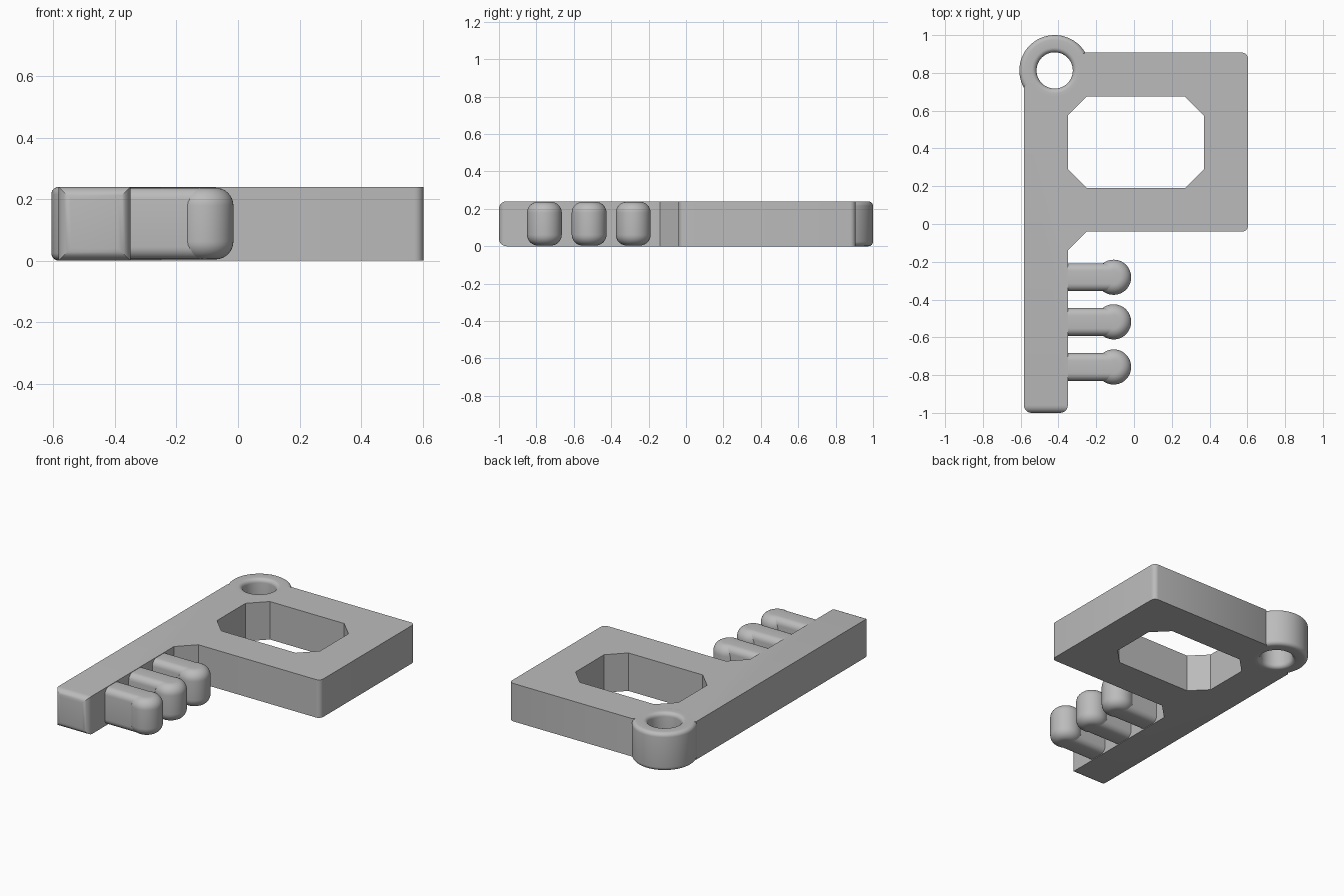
import bpy, bmesh, math

if "Cube" in bpy.data.objects:
    bpy.data.objects.remove(bpy.data.objects["Cube"])

H = 0.24
grey = bpy.data.materials.new("plain grey")
grey.diffuse_color = (0.5, 0.5, 0.5, 1)
grey.use_nodes = True
grey.node_tree.nodes["Principled BSDF"].inputs["Base Color"].default_value = grey.diffuse_color


def finish(bm, name, angle=30):
    bmesh.ops.recalc_face_normals(bm, faces=bm.faces[:])
    me = bpy.data.meshes.new(name)
    bm.to_mesh(me)
    bm.free()
    me.materials.append(grey)
    ob = bpy.data.objects.new(name, me)
    bpy.context.collection.objects.link(ob)
    smooth(ob, angle)
    return ob


def smooth(ob, angle=30):
    bpy.ops.object.select_all(action='DESELECT')
    ob.select_set(True)
    bpy.context.view_layer.objects.active = ob
    bpy.ops.object.shade_smooth_by_angle(angle=math.radians(angle))


def prism(points, z0, z1):
    bm = bmesh.new()
    face = bm.faces.new([bm.verts.new((x, y, z0)) for x, y in points])
    ext = bmesh.ops.extrude_face_region(bm, geom=[face])
    for v in ext["geom"]:
        if isinstance(v, bmesh.types.BMVert):
            v.co.z = z1
    bmesh.ops.recalc_face_normals(bm, faces=bm.faces[:])
    return bm


def arc(cx, cy, r, a0, a1, n):
    return [(cx + r * math.cos(math.radians(a0 + (a1 - a0) * i / n)),
             cy + r * math.sin(math.radians(a0 + (a1 - a0) * i / n))) for i in range(n + 1)]


def lathe(profile, cx, cy, name, closed, n=64):
    # spin an (r, z) profile about a vertical axis
    bm = bmesh.new()
    rings = []
    for r, z in profile:
        rings.append([bm.verts.new((cx + r * math.cos(2 * math.pi * i / n),
                                    cy + r * math.sin(2 * math.pi * i / n), z)) for i in range(n)])
    pairs = list(zip(rings, rings[1:]))
    if closed:
        pairs.append((rings[-1], rings[0]))
    else:
        bm.faces.new(rings[0])
        bm.faces.new(rings[-1])
    for a, b in pairs:
        for i in range(n):
            j = (i + 1) % n
            bm.faces.new((a[i], a[j], b[j], b[i]))
    return finish(bm, name, 40)


# Key plate: stem and frame in one outline, corner left open for the ring
RX, RY = -0.42, 0.813
outline = [(-0.583, -1), (-0.35, -1), (-0.35, -0.14), (-0.25, -0.04)]
outline += arc(0.573, -0.01, 0.03, -90, 0, 6)
outline += arc(0.573, 0.877, 0.03, 0, 90, 6)
outline += [(-0.259, 0.907), (-0.583, 0.727)]
bm = prism(outline, 0, H)
end = [e for e in bm.edges if all(v.co.y < -0.999 for v in e.verts)]
bmesh.ops.bevel(bm, geom=end, offset=0.04, segments=5, profile=0.5, affect='EDGES')
plate = finish(bm, "key_plate")

# Openings: chamfered window and seat for the ring
window = [(-0.25, 0.19), (0.27, 0.19), (0.37, 0.29), (0.37, 0.575),
          (0.27, 0.675), (-0.25, 0.675), (-0.35, 0.575), (-0.35, 0.29)]
for pts in (window, arc(RX, RY, 0.135, 0, 354.375, 63)):
    cutter = finish(prism(pts, -0.1, H + 0.1), "cutter")
    cutter.hide_render = True
    mod = plate.modifiers.new("opening", 'BOOLEAN')
    mod.operation = 'DIFFERENCE'
    mod.solver = 'EXACT'
    mod.object = cutter
    bpy.context.view_layer.objects.active = plate
    bpy.ops.object.modifier_apply(modifier=mod.name)
    bpy.data.objects.remove(cutter, do_unlink=True)
smooth(plate)

# Ring with rounded rims
RO, RI, B = 0.187, 0.096, 0.025
profile = (arc(RO - B, B, B, -90, 0, 6) + arc(RO - B, H - B, B, 0, 90, 6)
           + arc(RI + B, H - B, B, 90, 180, 6) + arc(RI + B, B, B, 180, 270, 6))
lathe(profile, RX, RY, "key_ring", True)

# Teeth: rounded bar with a rounded upright knob
Z0, Z1 = 0.004, 0.237
for k, y in enumerate((-0.282, -0.518, -0.757)):
    bm = bmesh.new()
    w, b = 0.074, 0.04
    section = (arc(w - b, Z0 + b, b, -90, 0, 6) + arc(w - b, Z1 - b, b, 0, 90, 6)
               + arc(b - w, Z1 - b, b, 90, 180, 6) + arc(b - w, Z0 + b, b, 180, 270, 6))
    sides = [[bm.verts.new((x, y + dy, z)) for dy, z in section] for x in (-0.37, -0.11)]
    for s in sides:
        bm.faces.new(s)
    for i in range(len(section)):
        j = (i + 1) % len(section)
        bm.faces.new((sides[0][i], sides[0][j], sides[1][j], sides[1][i]))
    finish(bm, f"tooth_bar_{k + 1}")
    r, f = 0.093, 0.058
    knob = arc(r - f, Z0 + f, f, -90, 0, 8) + arc(r - f, Z1 - f, f, 0, 90, 8)
    lathe(knob, -0.108, y, f"tooth_knob_{k + 1}", False, 48)
